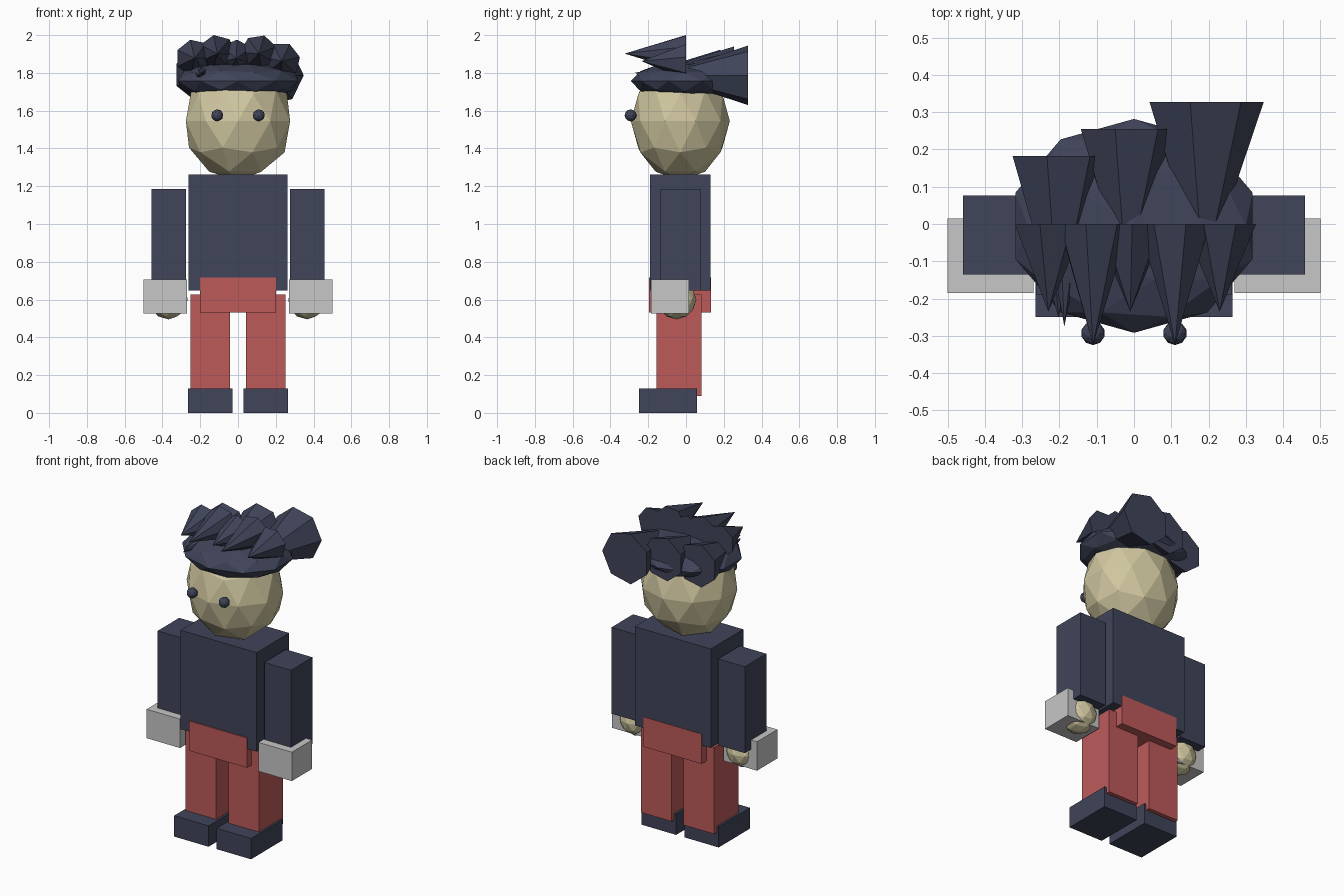
import bpy
import math
from mathutils import Vector

default = bpy.data.objects.get("Cube")
if default:
    bpy.data.objects.remove(default, do_unlink=True)


def material(name, r, g, b):
    mat = bpy.data.materials.new(name)
    mat.use_nodes = True
    mat.diffuse_color = (r, g, b, 1)
    for node in mat.node_tree.nodes:
        if node.type == 'BSDF_PRINCIPLED':
            node.inputs["Base Color"].default_value = (r, g, b, 1)
            node.inputs["Roughness"].default_value = 0.8
    return mat


navy = material("dark_navy", 0.051, 0.058, 0.100)
red = material("soft_red", 0.510, 0.102, 0.102)
grey = material("light_grey", 0.565, 0.570, 0.565)
skin = material("pale_sand", 0.630, 0.570, 0.350)


def finish(name, mat):
    obj = bpy.context.object
    obj.name = obj.data.name = name
    obj.data.materials.append(mat)
    bpy.ops.object.transform_apply(location=False, rotation=True, scale=True)
    return obj


def box(name, mat, low, high):
    low, high = Vector(low), Vector(high)
    bpy.ops.mesh.primitive_cube_add(size=1, location=(low + high) / 2)
    bpy.context.object.scale = high - low
    return finish(name, mat)


def ball(name, mat, centre, radii, detail=2):
    bpy.ops.mesh.primitive_ico_sphere_add(subdivisions=detail, radius=1, location=centre)
    bpy.context.object.scale = radii
    return finish(name, mat)


def spike(name, x, z, base_y, tip_y, radius, top_angle=103):
    """Seven-sided cone along y, with one base corner at top_angle."""
    length = abs(tip_y - base_y)
    bpy.ops.mesh.primitive_cone_add(vertices=7, radius1=radius, radius2=0, depth=length,
                                    location=(x, (base_y + tip_y) / 2, z))
    obj = bpy.context.object
    obj.rotation_euler = (math.radians(90), 0, 0)
    bpy.ops.object.transform_apply(location=False, rotation=True, scale=False)
    # Turn the cone about its axis so a base corner sits at the wanted angle
    corner = max((v.co for v in obj.data.vertices if abs(v.co.y - length / 2) < 1e-4),
                 key=lambda co: co.z)
    obj.rotation_euler.y = math.atan2(corner.z, corner.x) - math.radians(top_angle)
    return finish(name, navy)


# Body
box("torso", navy, (-0.262, -0.19, 0.647), (0.262, 0.13, 1.263))
box("hips", red, (-0.20, -0.197, 0.532), (0.20, 0.133, 0.717))

# Limbs, mirrored for both sides
for side, s in (("left", 1), ("right", -1)):
    box(side + "_leg", red, (min(s * 0.042, s * 0.252), -0.155, 0.09),
        (max(s * 0.042, s * 0.252), 0.083, 0.628))
    box(side + "_shoe", navy, (min(s * 0.028, s * 0.265), -0.25, 0),
        (max(s * 0.028, s * 0.265), 0.057, 0.13))
    box(side + "_arm", navy, (min(s * 0.276, s * 0.459), -0.135, 0.647),
        (max(s * 0.276, s * 0.459), 0.077, 1.185))
    box(side + "_cuff", grey, (min(s * 0.27, s * 0.50), -0.185, 0.525),
        (max(s * 0.27, s * 0.50), 0.015, 0.705))
    ball(side + "_hand", skin, (s * 0.367, -0.05, 0.6), (0.105, 0.105, 0.105))
    ball(side + "_eye", navy, (s * 0.11, -0.293, 1.575), (0.032, 0.032, 0.032))

# Head and hair cap
ball("head", skin, (0, -0.03, 1.545), (0.29, 0.262, 0.315))
ball("hair_cap", navy, (0, -0.005, 1.757), (0.335, 0.287, 0.102))

# Forelock spikes pointing forward
for i, (x, z, tip, angle) in enumerate([(-0.23, 1.878, -0.235, 103), (-0.11, 1.902, -0.325, 101),
                                        (-0.01, 1.876, -0.235, 87), (0.11, 1.902, -0.325, 73),
                                        (0.23, 1.862, -0.235, 64)]):
    spike(f"front_hair_spike_{i + 1}", x, z, 0, tip, 0.1, angle)
spike("small_hair_spike", -0.187, 1.80, -0.1, -0.275, 0.035)

# Large swept-back tufts, flat ends facing backward
spike("back_hair_tuft_right", -0.203, 1.79, 0.182, -0.25, 0.136)
spike("back_hair_tuft_middle", -0.02, 1.808, 0.255, -0.16, 0.136)
spike("back_hair_tuft_left", 0.187, 1.787, 0.327, -0.15, 0.161)
